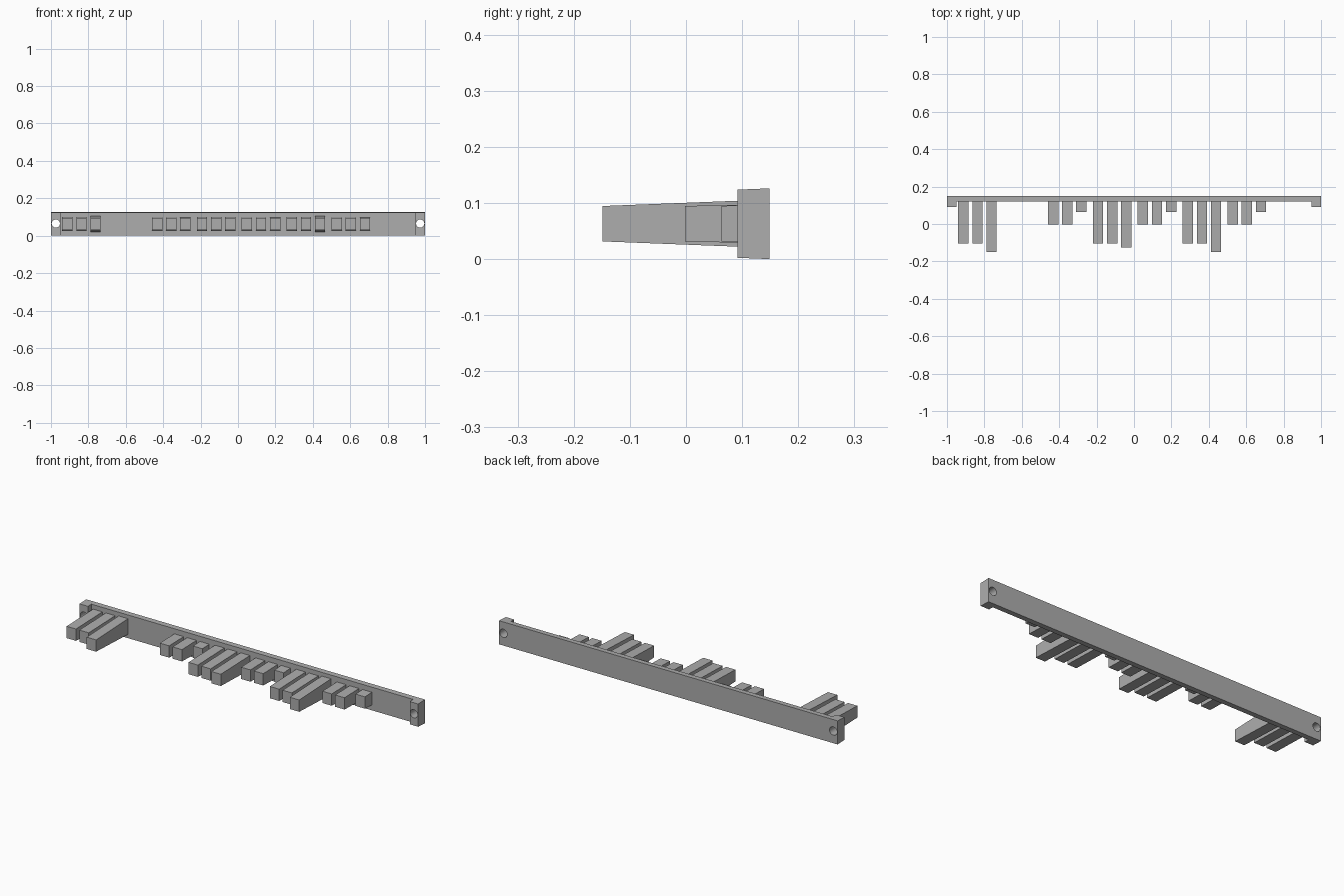
import bpy, bmesh

cube = bpy.data.objects.get("Cube")
if cube:
    bpy.data.objects.remove(cube, do_unlink=True)

grey = bpy.data.materials.new("plain grey")
grey.use_nodes = True
GREY = (0.42, 0.42, 0.42, 1)
grey.diffuse_color = GREY
grey.node_tree.nodes["Principled BSDF"].inputs["Base Color"].default_value = GREY

MID = 0.063      # centre height
FRONT = 0.12     # front of the rail
BACK = 0.149


def prism(name, outline, half_height):
    """Upright prism over an xy outline; half_height(y) sets the draft."""
    bm = bmesh.new()
    low = [bm.verts.new((x, y, MID - half_height(y))) for x, y in outline]
    high = [bm.verts.new((x, y, MID + half_height(y))) for x, y in outline]
    n = len(outline)
    # Caps follow the draft, so they stay planar
    bm.faces.new(low[::-1])
    bm.faces.new(high)
    for i in range(n):
        j = (i + 1) % n
        bm.faces.new((low[i], low[j], high[j], high[i]))
    bmesh.ops.recalc_face_normals(bm, faces=bm.faces)
    mesh = bpy.data.meshes.new(name)
    bm.to_mesh(mesh)
    bm.free()
    mesh.materials.append(grey)
    obj = bpy.data.objects.new(name, mesh)
    bpy.context.collection.objects.link(obj)
    return obj


# Rail with a forward boss at each end
BOSS = 0.092
right_half = [(0, BACK), (1, BACK), (1, BOSS), (0.95, BOSS), (0.95, FRONT)]
outline = right_half[1:] + [(-x, y) for x, y in right_half[:0:-1]]
rail = prism("rail", outline, lambda y: MID - (BACK - y) * 0.04)

# Screw holes through the bosses
for side in (-1, 1):
    bpy.ops.mesh.primitive_cylinder_add(vertices=24, radius=0.022, depth=0.2,
                                        location=(side * 0.974, 0.12, MID + 0.002),
                                        rotation=(1.5708, 0, 0))
    cutter = bpy.context.object
    cutter.name = "hole_cutter"
    cutter.hide_render = True
    cutter.data.materials.append(grey)
    bpy.context.view_layer.objects.active = rail
    cut = rail.modifiers.new("hole", "BOOLEAN")
    cut.operation = "DIFFERENCE"
    cut.solver = "EXACT"
    cut.object = cutter
    bpy.ops.object.modifier_apply(modifier=cut.name)
    bpy.data.objects.remove(cutter, do_unlink=True)

bpy.ops.object.select_all(action="DESELECT")
rail.select_set(True)
bpy.context.view_layer.objects.active = rail
bpy.ops.object.shade_smooth_by_angle(angle=0.6)

# Tapered teeth in groups of three: start x and the tip of the third tooth
LONG, SHORT = -0.103, -0.002
groups = [(-0.94, LONG, -0.149), (-0.46, SHORT, 0.063), (-0.22, LONG, -0.125),
          (0.02, SHORT, 0.063), (0.26, LONG, -0.149), (0.50, SHORT, 0.063)]
WIDTH, PITCH, TIP_HALF = 0.055, 0.0755, 0.0315

for g, (start, tip, last_tip) in enumerate(groups):
    for i, y0 in enumerate((tip, tip, last_tip)):
        x0 = start + i * PITCH
        x1 = x0 + WIDTH
        base = 0.042 if y0 < -0.14 else 0.038 if y0 < -0.05 else 0.0345
        slope = (base - TIP_HALF) / (FRONT - y0)
        root = FRONT + 0.005
        prism(f"tooth_{g + 1}_{i + 1}",
              [(x0, y0), (x1, y0), (x1, root), (x0, root)],
              lambda y: TIP_HALF + (y - y0) * slope)
